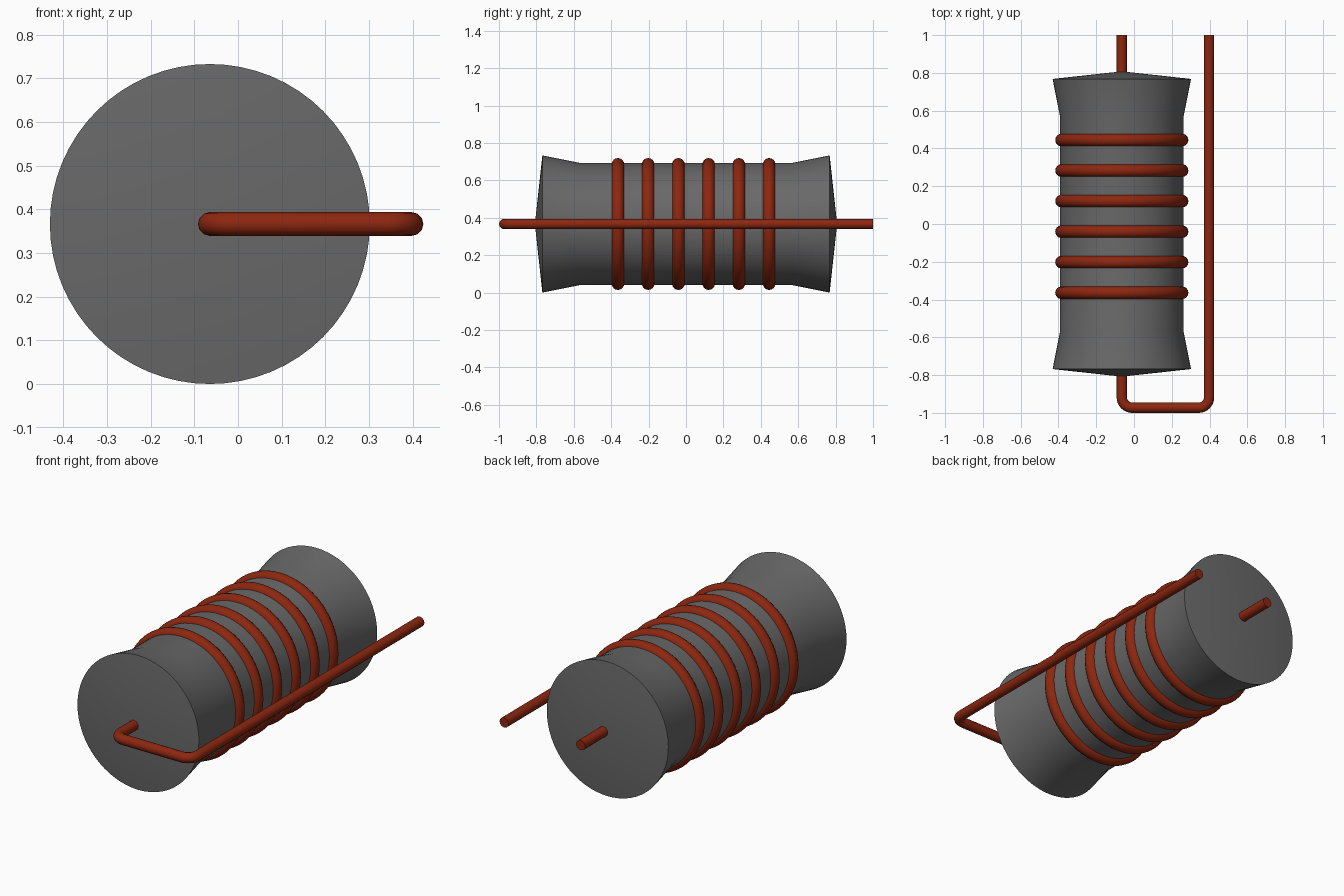
import bpy, bmesh, math
from mathutils import Matrix, Vector

cube = bpy.data.objects.get("Cube")
if cube:
    bpy.data.objects.remove(cube, do_unlink=True)

AX, AZ = -0.0645, 0.3665          # core axis, running along y


def material(name, rgb):
    m = bpy.data.materials.new(name)
    m.use_nodes = True
    m.diffuse_color = (*rgb, 1)
    m.node_tree.nodes["Principled BSDF"].inputs["Base Color"].default_value = (*rgb, 1)
    return m


grey = material("dark_grey", (0.14, 0.14, 0.14))
copper = material("copper_red", (0.265, 0.02, 0.005))


def finish(obj, mat):
    bpy.ops.object.select_all(action='DESELECT')
    obj.select_set(True)
    bpy.context.view_layer.objects.active = obj
    if obj.type == 'CURVE':
        bpy.ops.object.convert(target='MESH')
        obj = bpy.context.object
    obj.data.materials.clear()
    obj.data.materials.append(mat)
    bpy.ops.object.shade_smooth_by_angle(angle=math.radians(35))


# Core: lathed bobbin with flared ends and shallow conical caps
half = [(0.0, 0.808), (0.3665, 0.768), (0.327, 0.57)]
profile = half + [(r, -y) for r, y in reversed(half)]
bm = bmesh.new()
verts = [bm.verts.new((r, y, 0)) for r, y in profile]
edges = [bm.edges.new(pair) for pair in zip(verts, verts[1:])]
bmesh.ops.spin(bm, geom=verts + edges, cent=(0, 0, 0), axis=(0, 1, 0),
               angle=math.tau, steps=64, use_duplicate=False)
bmesh.ops.remove_doubles(bm, verts=bm.verts, dist=1e-4)
bmesh.ops.recalc_face_normals(bm, faces=bm.faces)
mesh = bpy.data.meshes.new("core")
bm.to_mesh(mesh)
bm.free()
core = bpy.data.objects.new("core", mesh)
core.location = (AX, 0, AZ)
bpy.context.collection.objects.link(core)
finish(core, grey)

# Six winding rings around the core
for i in range(6):
    bpy.ops.mesh.primitive_torus_add(
        major_radius=0.319, minor_radius=0.0335, major_segments=64, minor_segments=16,
        location=(AX, -0.364 + 0.1617 * i, AZ), rotation=(math.pi / 2, 0, 0))
    ring = bpy.context.object
    ring.name = f"winding_ring_{i + 1}"
    finish(ring, copper)

# Lead wire: through the core, round two bends and back along the side
R, BEND, XR, YF = 0.0273, 0.055, 0.3975, -0.9727
path = [(AX, 1.0)]
for cx, a0 in ((AX + BEND, math.pi), (XR - BEND, 1.5 * math.pi)):
    for k in range(9):
        a = a0 + k * math.pi / 16
        path.append((cx + BEND * math.cos(a), YF + BEND + BEND * math.sin(a)))
path.append((XR, 1.0))

curve = bpy.data.curves.new("lead_wire", 'CURVE')
curve.dimensions = '3D'
curve.bevel_depth = R
curve.bevel_resolution = 4
curve.use_fill_caps = True
spline = curve.splines.new('POLY')
spline.points.add(len(path) - 1)
for p, (x, y) in zip(spline.points, path):
    p.co = (x, y, AZ, 1)
wire = bpy.data.objects.new("lead_wire", curve)
bpy.context.collection.objects.link(wire)
finish(wire, copper)
